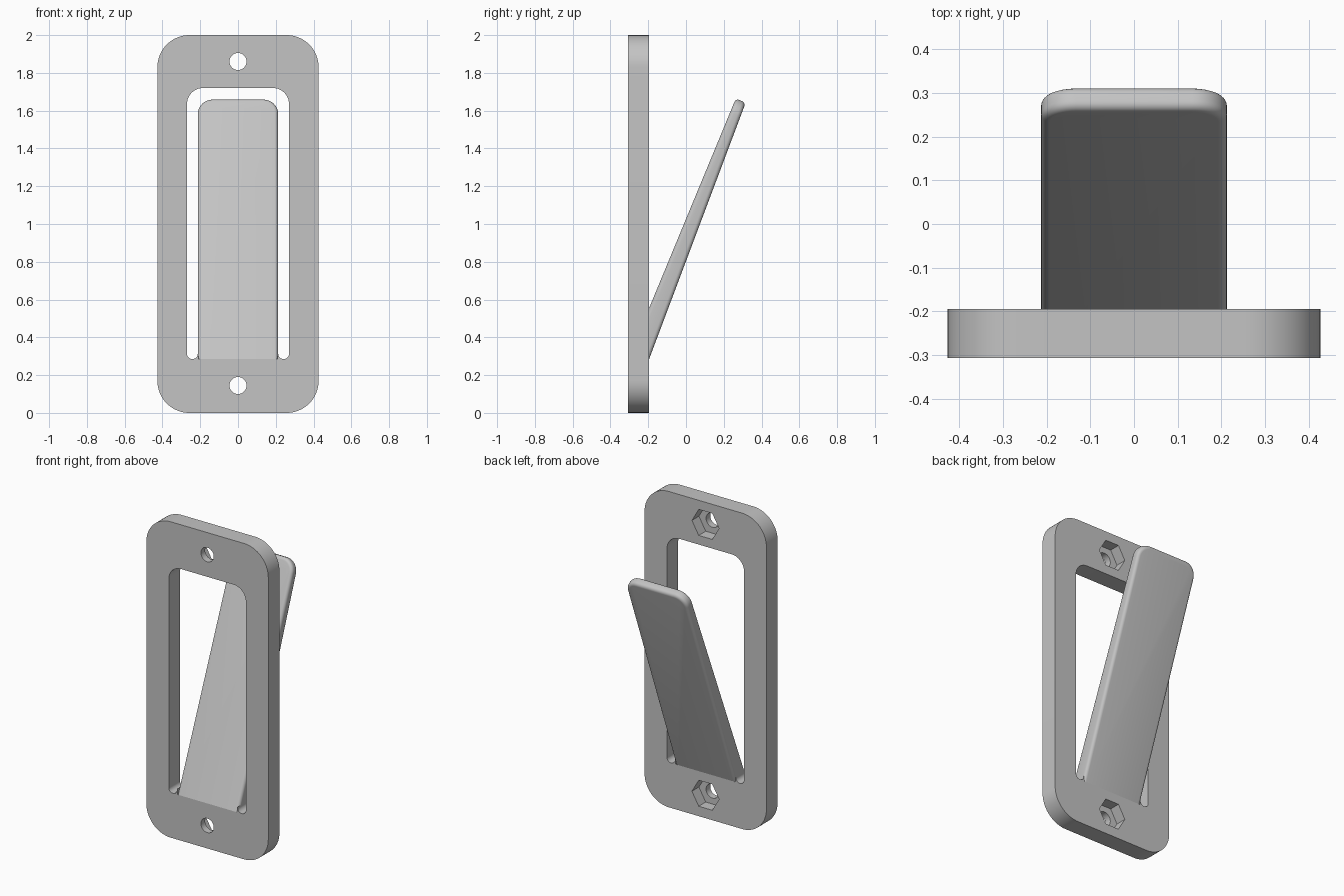
import bpy, bmesh, math
from mathutils import Vector

cube = bpy.data.objects.get("Cube")
if cube:
    bpy.data.objects.remove(cube)

grey = bpy.data.materials.new("light_grey")
grey.use_nodes = True
colour = (0.55, 0.55, 0.55, 1)
grey.diffuse_color = colour
grey.node_tree.nodes["Principled BSDF"].inputs["Base Color"].default_value = colour

FRONT, BACK = -0.307, -0.195
SILL, BLADE_X = 0.285, 0.213


def rounded(corners, steps=10):
    """Outline in x, z; right-angled corners with a radius become arcs."""
    points = []
    for i, (x, z, r) in enumerate(corners):
        p = Vector((x, z))
        if r == 0:
            points.append(p)
            continue
        u = (Vector(corners[i - 1][:2]) - p).normalized()
        v = (Vector(corners[(i + 1) % len(corners)][:2]) - p).normalized()
        for k in range(steps + 1):
            a = math.pi / 2 * k / steps
            points.append(p + r * (u + v) - r * (v * math.cos(a) + u * math.sin(a)))
    return points


def polygon(z, r, sides):
    return [Vector((r * math.cos(math.tau * k / sides), z + r * math.sin(math.tau * k / sides)))
            for k in range(sides)]


def add_object(name, bm):
    bmesh.ops.recalc_face_normals(bm, faces=bm.faces)
    mesh = bpy.data.meshes.new(name)
    bm.to_mesh(mesh)
    bm.free()
    mesh.materials.append(grey)
    obj = bpy.data.objects.new(name, mesh)
    bpy.context.collection.objects.link(obj)
    return obj


def extrude(bm, points, shift):
    face = bm.faces.new([bm.verts.new(p) for p in points])
    result = bmesh.ops.extrude_face_region(bm, geom=[face])
    verts = [g for g in result["geom"] if isinstance(g, bmesh.types.BMVert)]
    bmesh.ops.translate(bm, verts=verts, vec=shift)


def plate(name, outline, y0, y1):
    bm = bmesh.new()
    extrude(bm, [(p.x, y0, p.y) for p in outline], (0, y1 - y0, 0))
    return add_object(name, bm)


def activate(obj):
    bpy.ops.object.select_all(action='DESELECT')
    obj.select_set(True)
    bpy.context.view_layer.objects.active = obj


def cut(target, cutter):
    activate(target)
    mod = target.modifiers.new("cut", 'BOOLEAN')
    mod.operation, mod.solver, mod.object = 'DIFFERENCE', 'EXACT', cutter
    bpy.ops.object.modifier_apply(modifier=mod.name)
    bpy.data.objects.remove(cutter)


# Frame with rounded corners
frame = plate("frame", rounded([(s * 0.427, z, 0.17) for s, z in
                                ((-1, 0), (1, 0), (1, 2), (-1, 2))], 16), FRONT, BACK)

# Window, with a round-bottomed slot on each side of the blade
half = [(0.27, 1.72, 0.085), (0.27, SILL, 0.028), (BLADE_X, SILL, 0.028),
        (BLADE_X, SILL + 0.035, 0), (BLADE_X - 0.005, SILL, 0)]
window = half + [(-x, z, r) for x, z, r in reversed(half)]
cut(frame, plate("window_cutter", rounded(window), FRONT - 0.1, BACK + 0.1))

# Screw holes with hexagonal nut pockets behind
for z in (0.145, 1.86):
    cut(frame, plate("hole_cutter", polygon(z, 0.045, 32), FRONT - 0.1, BACK + 0.1))
    cut(frame, plate("pocket_cutter", polygon(z, 0.095, 6), BACK - 0.07, BACK + 0.1))

# Tapered blade leaning back from the sill
bm = bmesh.new()
profile = [(FRONT, SILL), (BACK, SILL), (0.316, 1.642), (0.264, 1.665)]
extrude(bm, [(-BLADE_X, y, z) for y, z in profile], (2 * BLADE_X, 0, 0))
tip_corners = [e for e in bm.edges
               if all(v.co.z > 1 for v in e.verts)
               and abs(e.verts[0].co.x - e.verts[1].co.x) < 0.01]
bmesh.ops.bevel(bm, geom=tip_corners, offset=0.08, offset_type='OFFSET',
                segments=10, profile=0.5, affect='EDGES')
bmesh.ops.recalc_face_normals(bm, faces=bm.faces)
broad = [f for f in bm.faces if abs(f.normal.y) > 0.85]
rim = {e for f in broad for e in f.edges if max(v.co.z for v in e.verts) > SILL + 0.01}
bmesh.ops.bevel(bm, geom=list(rim), offset=0.02, offset_type='OFFSET',
                segments=5, profile=0.5, affect='EDGES')
blade = add_object("blade", bm)

for obj in (frame, blade):
    activate(obj)
    bpy.ops.object.shade_smooth_by_angle(angle=math.radians(30))
